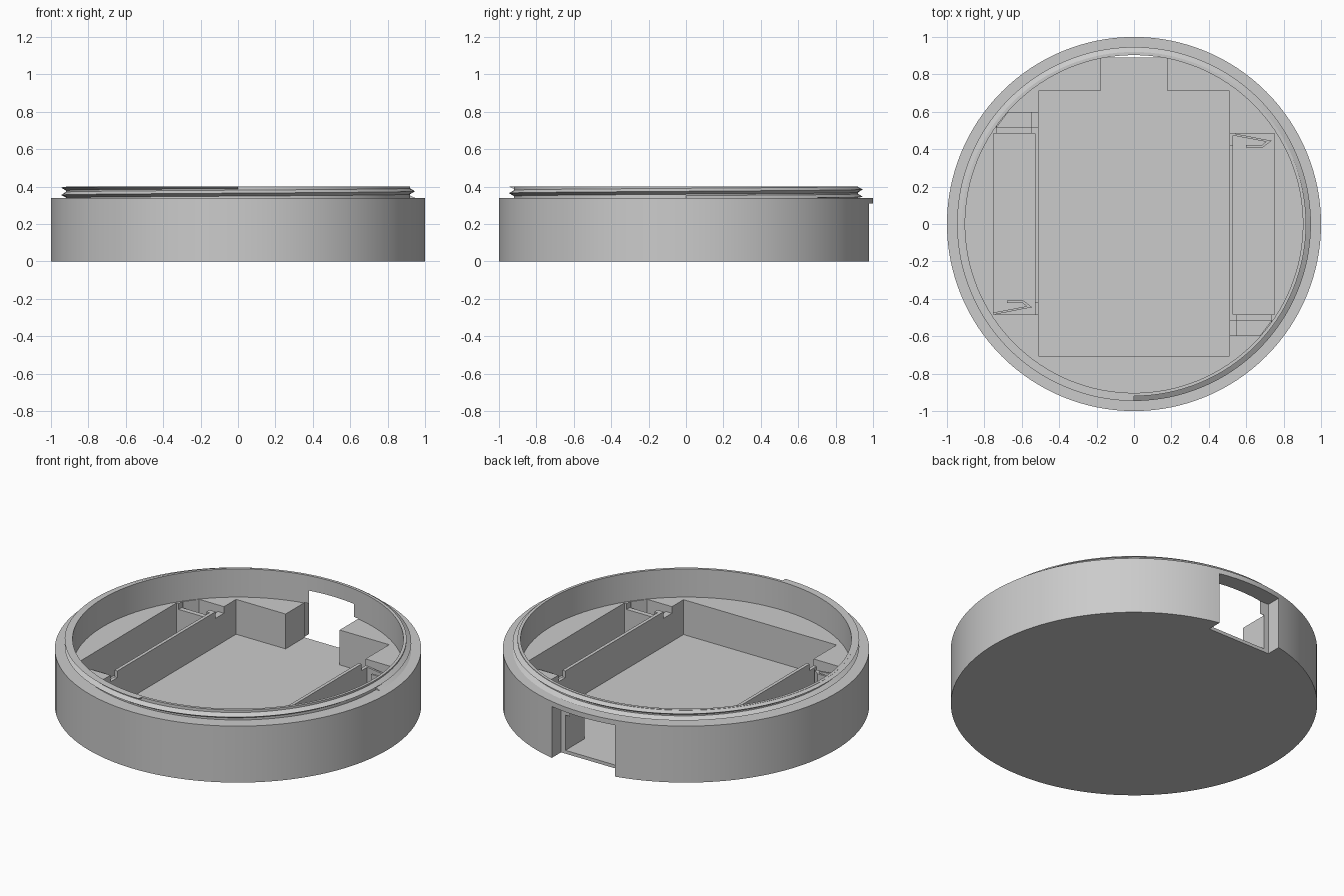
import bpy
import bmesh
import math

if "Cube" in bpy.data.objects:
    bpy.data.objects.remove(bpy.data.objects["Cube"], do_unlink=True)

grey = bpy.data.materials.new("plain grey")
grey.use_nodes = True
grey.diffuse_color = (0.6, 0.6, 0.6, 1)
grey.node_tree.nodes["Principled BSDF"].inputs["Base Color"].default_value = (0.6, 0.6, 0.6, 1)

SEGMENTS = 128
FLOOR, LEDGE, RIM, TOP = 0.02, 0.23, 0.34, 0.40
ABOVE = LEDGE + 0.01


def add_object(name, bm):
    bmesh.ops.recalc_face_normals(bm, faces=bm.faces)
    mesh = bpy.data.meshes.new(name)
    bm.to_mesh(mesh)
    bm.free()
    mesh.materials.append(grey)
    obj = bpy.data.objects.new(name, mesh)
    bpy.context.collection.objects.link(obj)
    return obj


def lathe(name, profile):
    bm = bmesh.new()
    verts = [bm.verts.new((r, 0, z)) for r, z in profile]
    edges = [bm.edges.new(pair) for pair in zip(verts, verts[1:])]
    bmesh.ops.spin(bm, geom=verts + edges, cent=(0, 0, 0), axis=(0, 0, 1),
                   angle=math.tau, steps=SEGMENTS, use_duplicate=False)
    bmesh.ops.remove_doubles(bm, verts=bm.verts, dist=1e-5)
    return add_object(name, bm)


def prism(name, points, z0, z1):
    bm = bmesh.new()
    face = bm.faces.new([bm.verts.new((x, y, z0)) for x, y in points])
    extruded = bmesh.ops.extrude_face_region(bm, geom=[face])["geom"]
    moved = [v for v in extruded if isinstance(v, bmesh.types.BMVert)]
    bmesh.ops.translate(bm, verts=moved, vec=(0, 0, z1 - z0))
    return add_object(name, bm)


def cut(target, points, z0, z1):
    cutter = prism("cutter", points, z0, z1)
    cutter.hide_render = True
    mod = target.modifiers.new("cut", 'BOOLEAN')
    mod.operation, mod.solver, mod.object = 'DIFFERENCE', 'EXACT', cutter
    bpy.context.view_layer.update()
    graph = bpy.context.evaluated_depsgraph_get()
    mesh = bpy.data.meshes.new_from_object(target.evaluated_get(graph))
    target.modifiers.clear()
    target.data = mesh
    bpy.data.objects.remove(cutter, do_unlink=True)


def rect(x0, x1, y0, y1):
    return [(x0, y0), (x1, y0), (x1, y1), (x0, y1)]


# Round housing with a raised collar
body = lathe("housing", [(0, 0), (1, 0), (1, RIM), (0.92, RIM), (0.92, TOP),
                         (0.903, TOP), (0.903, LEDGE), (0, LEDGE)])

# Central tray with its rear passage, and the opening in the back wall
cut(body, [(-0.51, -0.705), (0.51, -0.705), (0.51, 0.71), (0.18, 0.71),
           (0.18, 0.95), (-0.18, 0.95), (-0.18, 0.71), (-0.51, 0.71)], FLOOR, ABOVE - 0.01 + 0.002)
cut(body, rect(-0.21, 0.21, 0.89, 1.1), -0.1, 0.31)

# Side bays, contact slots and wire notches, turned half round for the other side
for s in (1, -1):
    def turned(points):
        return [(s * x, s * y) for x, y in points]

    cut(body, turned(rect(0.53, 0.75, -0.485, 0.485)), FLOOR, ABOVE)
    cut(body, turned([(0.55, -0.515), (0.55, -0.595), (0.675, -0.595), (0.735, -0.515)]), 0.14, ABOVE)
    cut(body, turned(rect(0.505, 0.555, -0.595, -0.515)), 0.19, ABOVE)
    cut(body, turned(rect(0.55, 0.735, -0.52, -0.48)), 0.195, ABOVE)
    cut(body, turned(rect(0.505, 0.535, 0.42, 0.485)), 0.19, ABOVE)

# Bent spring contacts
for name, shift, s in (("left_spring", 0, 1), ("right_spring", -1.28, -1)):
    outline = [(0.53, 0.485), (0.735, 0.445), (0.69, 0.41), (0.60, 0.41),
               (0.60, 0.422), (0.685, 0.422), (0.705, 0.44), (0.53, 0.473)]
    prism(name, [(x + shift, s * y) for x, y in outline], FLOOR, 0.19)

# Screw thread around the collar
bm = bmesh.new()
rings = []
for i in range(int(SEGMENTS * 1.75) + 1):
    turn = i / SEGMENTS
    a = turn * math.tau
    mid = 0.335 + 0.04 * turn
    ring = []
    for r, dz in ((0.915, -0.019), (0.946, 0), (0.915, 0.019)):
        z = min(max(mid + dz, RIM), TOP)
        ring.append(bm.verts.new((r * math.cos(a), r * math.sin(a), z)))
    rings.append(ring)
for a, b in zip(rings, rings[1:]):
    for j in range(3):
        k = (j + 1) % 3
        bm.faces.new((a[j], b[j], b[k], a[k]))
bm.faces.new(rings[0])
bm.faces.new(rings[-1])
thread = add_object("screw_thread", bm)

# Smooth the round walls, keep the corners crisp
bpy.ops.object.select_all(action='DESELECT')
for obj in (body, thread):
    obj.select_set(True)
bpy.context.view_layer.objects.active = body
bpy.ops.object.shade_smooth_by_angle(angle=math.radians(30))
